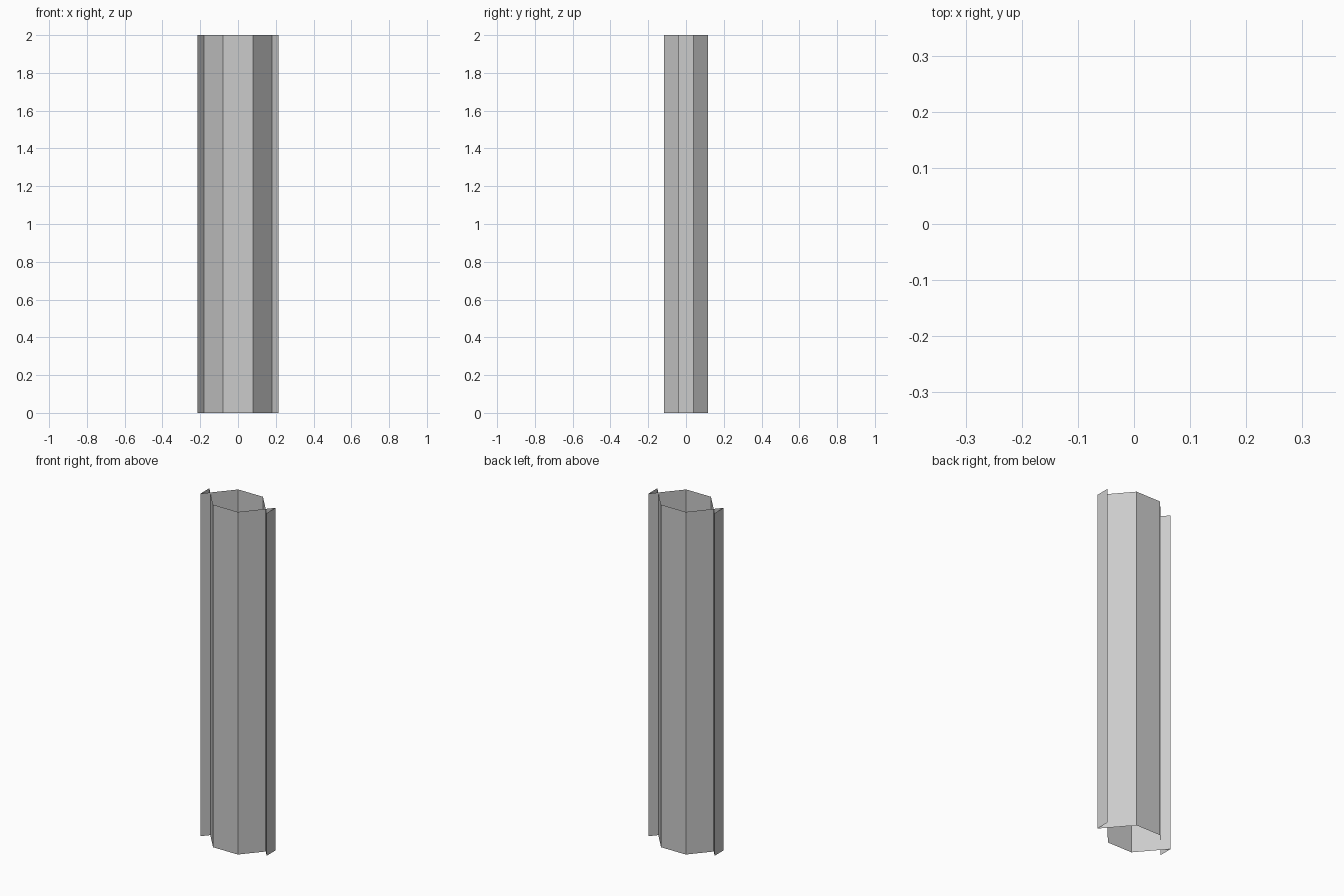
import bpy
import bmesh

if "Cube" in bpy.data.objects:
    bpy.data.objects.remove(bpy.data.objects["Cube"])

HEIGHT = 2.0

grey = bpy.data.materials.new("light_grey")
grey.diffuse_color = (0.6, 0.6, 0.6, 1.0)
grey.use_nodes = True
grey.node_tree.nodes["Principled BSDF"].inputs["Base Color"].default_value = grey.diffuse_color

# Half of the cross-section; its sloping walls cross at x = 0.18 and flare to a flange
half = [(0.08, -0.116), (0.214, 0.041), (0.214, -0.041), (0.08, 0.116)]
profile = half + [(-x, -y) for x, y in half]

# Open-ended tube swept straight up from the profile
bm = bmesh.new()
bottom = [bm.verts.new((x, y, 0)) for x, y in profile]
top = [bm.verts.new((x, y, HEIGHT)) for x, y in profile]
n = len(profile)
for i in range(n):
    j = (i + 1) % n
    loop = [bottom[i], bottom[j], top[j], top[i]]
    # The loop turns inside out past each crossing, so flip the end plates outward
    if i in (1, 5):
        loop.reverse()
    bm.faces.new(loop)

mesh = bpy.data.meshes.new("flanged_column")
bm.to_mesh(mesh)
bm.free()
mesh.materials.append(grey)
column = bpy.data.objects.new("flanged_column", mesh)
bpy.context.collection.objects.link(column)
